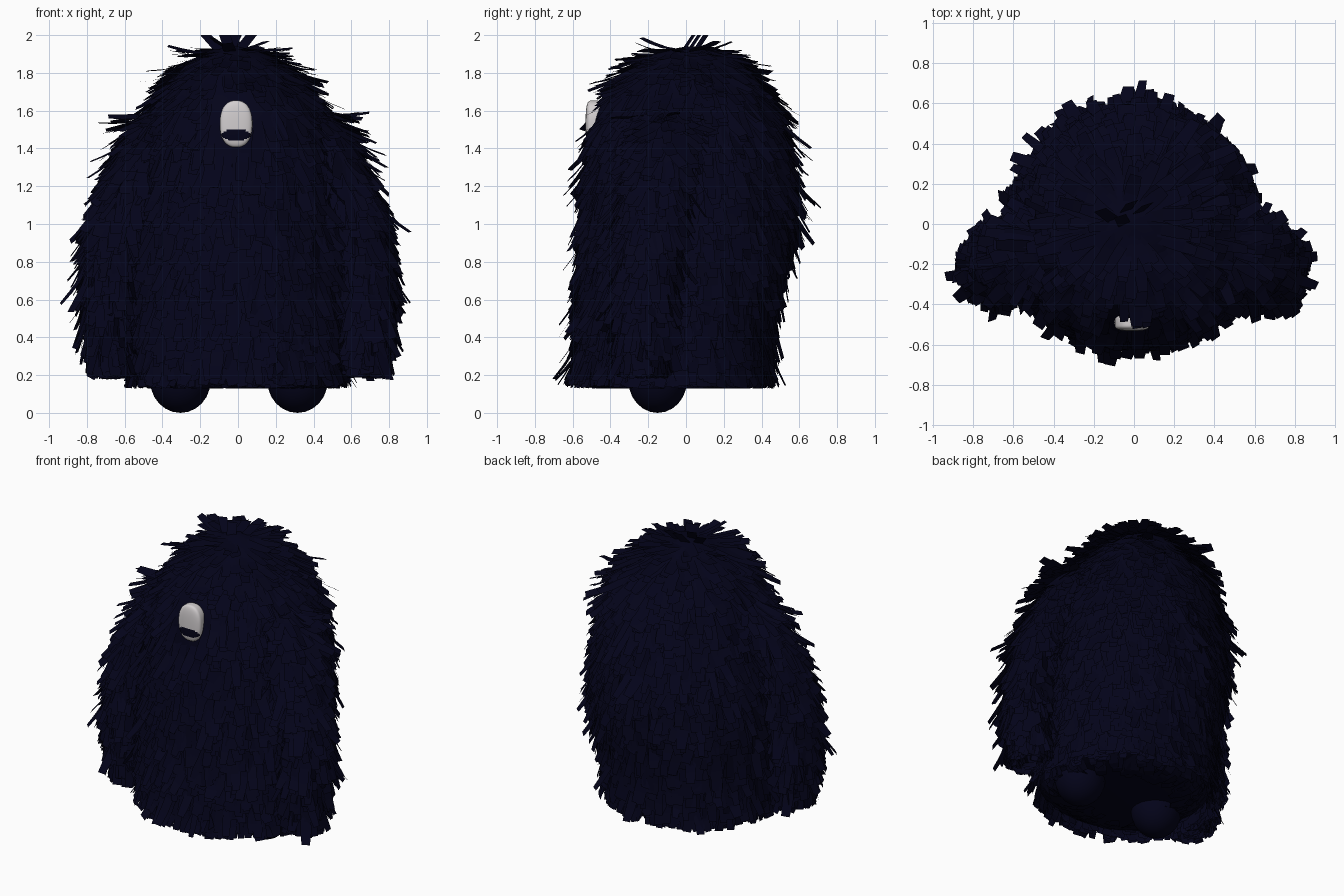
import bpy, bmesh, math, random
from mathutils import Vector

random.seed(7)
cube = bpy.data.objects.get("Cube")
if cube:
    bpy.data.objects.remove(cube, do_unlink=True)


def material(name, colour):
    m = bpy.data.materials.new(name)
    m.use_nodes = True
    m.diffuse_color = colour
    bsdf = m.node_tree.nodes["Principled BSDF"]
    bsdf.inputs["Base Color"].default_value = colour
    bsdf.inputs["Roughness"].default_value = 0.9
    return m


NAVY = material("dark navy fur", (0.001, 0.001, 0.01, 1))
PALE = material("pale eye", (0.65, 0.62, 0.63, 1))
HEM = 0.13


def make_object(name, bm, mats, smooth=True):
    me = bpy.data.meshes.new(name)
    bm.to_mesh(me)
    bm.free()
    for m in mats:
        me.materials.append(m)
    ob = bpy.data.objects.new(name, me)
    bpy.context.collection.objects.link(ob)
    for p in me.polygons:
        p.use_smooth = smooth
    return ob


def spline(rows, steps):
    """Smooth rows of numbers with a Catmull-Rom curve."""
    out = []
    for i in range(len(rows) - 1):
        a, b, c, d = (rows[max(0, min(len(rows) - 1, i + k))] for k in (-1, 0, 1, 2))
        for s in range(steps):
            t = s / steps
            out.append([q + t * (r - p) / 2 + t * t * (2 * p - 5 * q + 4 * r - w) / 2
                        + t ** 3 * (3 * q - p - 3 * r + w) / 2
                        for p, q, r, w in zip(a, b, c, d)])
    return out + [list(rows[-1])]


def loft(rows, sides=36, front_box=1.0):
    """Rings (x, y, z, x radius, y radius) joined; front_box below one squares the front."""
    bm = bmesh.new()
    rings = []
    for x, y, z, rx, ry in spline(rows, 4):
        ring = []
        for i in range(sides):
            a = math.tau * i / sides
            s = math.sin(a)
            if s < 0:
                s = -(-s) ** front_box
            ring.append(bm.verts.new((x + rx * math.cos(a), y + ry * s, z)))
        rings.append(ring)
    for lo, hi in zip(rings, rings[1:]):
        for i in range(sides):
            j = (i + 1) % sides
            bm.faces.new((lo[i], lo[j], hi[j], hi[i]))
    bm.faces.new(rings[0][::-1])
    bm.faces.new(rings[-1])
    bmesh.ops.recalc_face_normals(bm, faces=bm.faces)
    return bm


def over_eye(p):
    return abs(p.x + 0.01) < 0.12 and 1.39 < p.z < 1.67 and p.y < 0


def fur(name, skin, count, floor):
    """Scatter curved, square-ended locks that lie down the skin."""
    faces = [f for f in skin.faces if len(f.verts) == 4]
    areas = [f.calc_area() for f in faces]
    bm = bmesh.new()
    for f in random.choices(faces, areas, k=count):
        a, b, c, d = (v.co for v in f.verts)
        u = random.random()
        root = a.lerp(b, u).lerp(d.lerp(c, u), random.random())
        n = f.normal
        down = Vector((0, 0, -1))
        down = (down - n * down.dot(n)).normalized()
        side = n.cross(down)
        down = (down + side * random.gauss(0, 0.2)).normalized()
        side = n.cross(down)
        length = random.uniform(0.13, 0.24)
        lift = random.uniform(0.1, 0.32)
        if random.random() < 0.08:
            lift += 0.28
        bottom = floor + random.uniform(0, 0.02)
        if root.z < bottom + 0.03:
            continue
        if root.z + down.z * length < bottom:
            length = (root.z - bottom) / max(0.05, -down.z)
        width = random.uniform(0.022, 0.038)
        spine = [root + down * length * t + n * (lift * length * t ** 1.4 - 0.004)
                 for t in (0, 0.35, 0.7, 1)]
        if any(over_eye(p) for p in spine):
            continue
        twist = n * random.uniform(-0.25, 0.25)
        pairs = []
        for p, w in zip(spine, (0.8, 1, 1, 0.8)):
            off = (side + twist) * width * w
            ends = [p - off, p + off]
            for e in ends:
                e.z = min(2.0, max(HEM, e.z))
            pairs.append([bm.verts.new(e) for e in ends])
        for (p, q), (r, s) in zip(pairs, pairs[1:]):
            bm.faces.new((p, r, s, q))
    return make_object(name, bm, [NAVY], False)


# Body: a tall dome, broad across the front, with a rounded underside
body_rows = [(0, -0.08, 0.165, 0.42, 0.40), (0, -0.08, 0.19, 0.52, 0.49),
             (0, -0.075, 0.25, 0.55, 0.515),
             (0, -0.06, 0.40, 0.56, 0.515), (0, -0.04, 0.65, 0.575, 0.525),
             (0, 0.00, 0.95, 0.58, 0.55), (0, 0.015, 1.20, 0.55, 0.545),
             (0, 0.01, 1.42, 0.50, 0.515), (0, 0.005, 1.58, 0.45, 0.48),
             (-0.01, 0.01, 1.71, 0.38, 0.41), (-0.015, 0.015, 1.82, 0.285, 0.31),
             (-0.02, 0.02, 1.90, 0.17, 0.185), (-0.02, 0.02, 1.94, 0.02, 0.02)]
skin = loft(body_rows, 40, 0.8)
fur("body_fur", skin, 3800, HEM)
make_object("body", skin, [NAVY])

# Crown tuft: a few stiff upright locks on top of the head
bm = bmesh.new()
for x, y, lean in ((-0.09, 0.0, -0.08), (-0.05, 0.04, 0.04), (0.0, 0.03, 0.07), (-0.04, -0.03, -0.03)):
    base = [Vector((x - 0.03, y, 1.91)), Vector((x + 0.03, y + 0.02, 1.91))]
    tip = [p + Vector((lean, 0.06, 0.09)) for p in base]
    bm.faces.new([bm.verts.new(p) for p in base + tip[::-1]])
make_object("crown_tuft", bm, [NAVY], False)

# Arms: sloping down from the shoulders, slightly forward
arm_rows = [(0.66, -0.23, 0.24, 0.06, 0.08), (0.665, -0.23, 0.30, 0.10, 0.115),
            (0.68, -0.22, 0.48, 0.12, 0.14), (0.68, -0.21, 0.75, 0.13, 0.15),
            (0.64, -0.19, 1.02, 0.13, 0.15), (0.53, -0.15, 1.30, 0.135, 0.15),
            (0.42, -0.10, 1.52, 0.13, 0.14), (0.36, -0.07, 1.62, 0.05, 0.06)]
for label, s in (("left", 1), ("right", -1)):
    skin = loft([(s * r[0],) + r[1:] for r in arm_rows], 24)
    fur(label + "_arm_fur", skin, 1150, 0.19)
    make_object(label + "_arm", skin, [NAVY])


def ball(segments, rings, centre, radii, powers=(1, 1, 1)):
    """Ellipsoid; powers below one square it off along that axis."""
    bm = bmesh.new()
    bmesh.ops.create_uvsphere(bm, u_segments=segments, v_segments=rings, radius=1)
    for v in bm.verts:
        v.co = Vector(c + r * math.copysign(abs(k) ** p, k)
                      for c, r, k, p in zip(centre, radii, v.co, powers))
    return bm


# Feet: rounded stubs under the fringe
for label, x in (("left", 0.315), ("right", -0.305)):
    make_object(label + "_foot",
                ball(20, 12, (x, -0.15, 0.17), (0.16, 0.155, 0.17)), [NAVY])

# Eye: flattened oval with a low, half-hidden pupil
bm = ball(64, 48, (-0.01, -0.488, 1.53), (0.086, 0.044, 0.124), (0.85, 0.4, 0.85))
for f in bm.faces:
    c = f.calc_center_median()
    if c.y < -0.488 and ((c.x + 0.01) / 0.078) ** 2 + ((c.z - 1.472) / 0.031) ** 2 < 1:
        f.material_index = 1
make_object("eye", bm, [PALE, NAVY])
